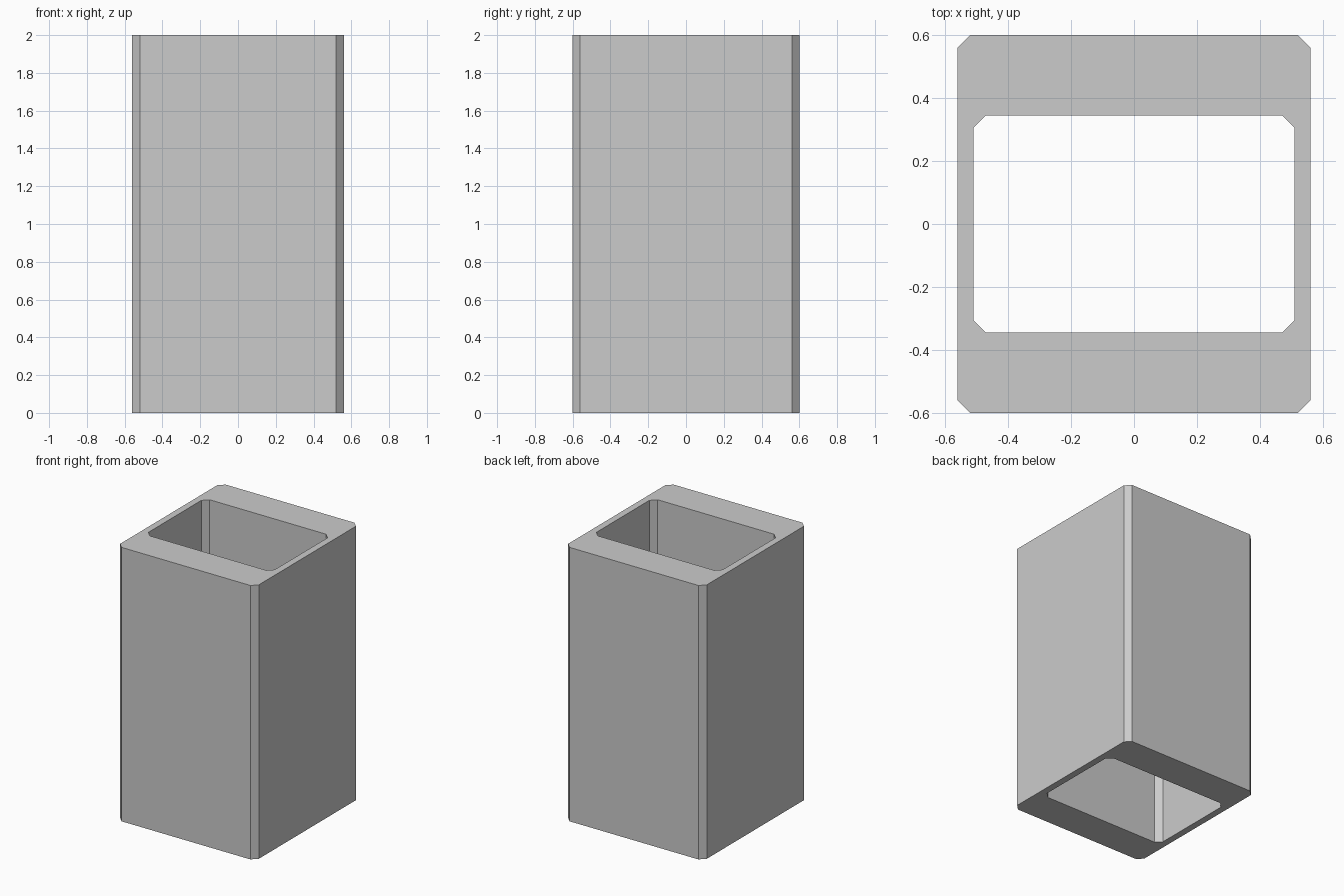
import bpy
import bmesh

cube = bpy.data.objects.get("Cube")
if cube:
    bpy.data.objects.remove(cube, do_unlink=True)

HEIGHT = 2.0
CHAMFER = 0.04

# Plain grey for the whole part
grey = bpy.data.materials.new("plain_grey")
grey.use_nodes = True
colour = (0.6, 0.6, 0.6, 1)
grey.diffuse_color = colour
grey.node_tree.nodes["Principled BSDF"].inputs["Base Color"].default_value = colour


def chamfered_rectangle(half_x, half_y, cut):
    """Counter-clockwise outline of a rectangle with cut corners."""
    points = []
    for sx, sy in ((1, 1), (-1, 1), (-1, -1), (1, -1)):
        side = (sx * half_x, sy * (half_y - cut))
        end = (sx * (half_x - cut), sy * half_y)
        points += [side, end] if sx == sy else [end, side]
    return points


def add_ring(bm, outline, z):
    return [bm.verts.new((x, y, z)) for x, y in outline]


def join_rings(bm, first, second):
    count = len(first)
    for i in range(count):
        j = (i + 1) % count
        bm.faces.new((first[i], first[j], second[j], second[i]))


# Open rectangular sleeve: outer wall, top rim, inner wall, bottom rim
outer = chamfered_rectangle(0.56, 0.6, CHAMFER)
inner = chamfered_rectangle(0.51, 0.345, CHAMFER)
bm = bmesh.new()
rings = [add_ring(bm, outer, 0), add_ring(bm, outer, HEIGHT),
         add_ring(bm, inner, HEIGHT), add_ring(bm, inner, 0)]
for k in range(4):
    join_rings(bm, rings[k], rings[(k + 1) % 4])
bmesh.ops.recalc_face_normals(bm, faces=bm.faces)

mesh = bpy.data.meshes.new("hollow_sleeve")
bm.to_mesh(mesh)
bm.free()
mesh.materials.append(grey)
sleeve = bpy.data.objects.new("hollow_sleeve", mesh)
bpy.context.scene.collection.objects.link(sleeve)
